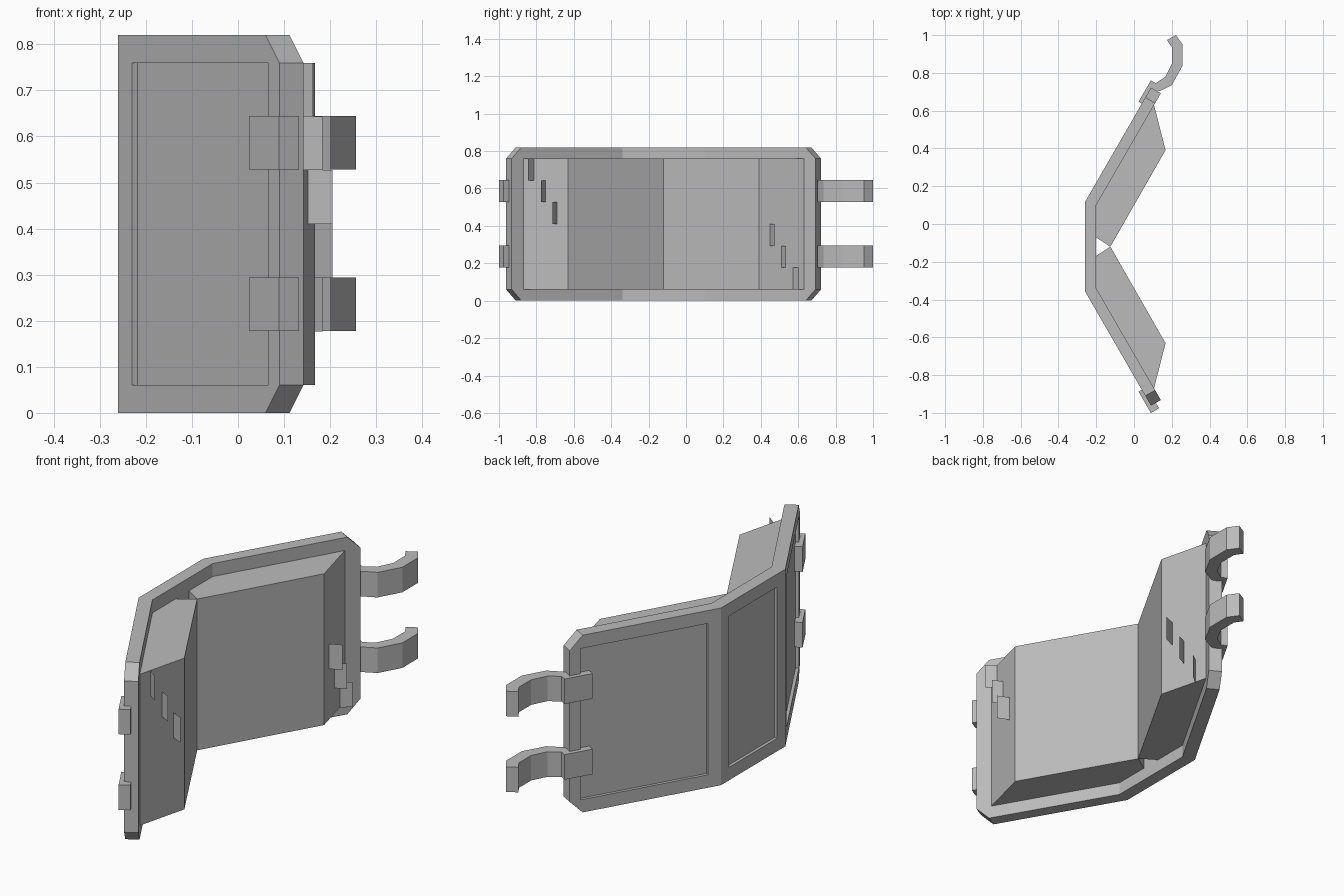
import bpy, bmesh
from mathutils import Vector

if "Cube" in bpy.data.objects:
    bpy.data.objects.remove(bpy.data.objects["Cube"], do_unlink=True)

grey = bpy.data.materials.new("plain_grey")
grey.use_nodes = True
grey.diffuse_color = (0.5, 0.5, 0.5, 1)
grey.node_tree.nodes["Principled BSDF"].inputs["Base Color"].default_value = (0.5, 0.5, 0.5, 1)

MID_Y = -0.12            # mirror plane of the shell
HEIGHT = 0.82
BACK, HALF = -0.26, 0.2355   # back face x and its half width
WING, THICK = 0.70, 0.06     # wing length and shell thickness
COS = 0.866


def wing(u, n, side):
    """Plan point: u along a wing, n outward from its outer face."""
    return (BACK + 0.5 * u - COS * n, MID_Y + side * (HALF + COS * u + 0.5 * n))


def rect(u0, u1, n0, n1, side):
    return [wing(u, n, side) for u, n in ((u0, n0), (u1, n0), (u1, n1), (u0, n1))]


def to_object(name, bm):
    bmesh.ops.recalc_face_normals(bm, faces=bm.faces)
    mesh = bpy.data.meshes.new(name)
    bm.to_mesh(mesh)
    bm.free()
    mesh.materials.append(grey)
    ob = bpy.data.objects.new(name, mesh)
    bpy.context.collection.objects.link(ob)
    return ob


def prism_mesh(outline, z0, z1):
    bm = bmesh.new()
    face = bm.faces.new([bm.verts.new((x, y, z0)) for x, y in outline])
    ext = bmesh.ops.extrude_face_region(bm, geom=[face])["geom"]
    verts = [g for g in ext if isinstance(g, bmesh.types.BMVert)]
    bmesh.ops.translate(bm, verts=verts, vec=(0, 0, z1 - z0))
    return bm


def prism(name, outline, z0, z1):
    return to_object(name, prism_mesh(outline, z0, z1))


# Folded three-panel shell
inner = HALF - 0.0155
outline = [wing(WING, 0, -1), wing(0, 0, -1), wing(0, 0, 1), wing(WING, 0, 1),
           wing(WING, -THICK, 1), (BACK + THICK, MID_Y + inner),
           (BACK + THICK, MID_Y - inner), wing(WING, -THICK, -1)]
bm = prism_mesh(outline, 0, HEIGHT)
for side in (-1, 1):
    for up in (-1, 1):       # chamfered end corners
        z = HEIGHT / 2 + up * (HEIGHT / 2 - 0.06)
        along = Vector((0.5, COS * side, up)).normalized()
        bmesh.ops.bisect_plane(bm, geom=bm.verts[:] + bm.edges[:] + bm.faces[:],
                               plane_co=(*wing(WING, 0, side), z),
                               plane_no=along, clear_outer=True)
        cut = [e for e in bm.edges if e.is_boundary]
        bmesh.ops.holes_fill(bm, edges=cut, sides=0)
shell = to_object("shell", bm)

# Shallow recesses in the outer faces
DEPTH = 0.014
w = HALF - 0.06
centre = [(BACK - 0.1, MID_Y - w), (BACK + DEPTH, MID_Y - w),
          (BACK + DEPTH, MID_Y + w), (BACK - 0.1, MID_Y + w)]
bpy.context.view_layer.objects.active = shell
for shape in (centre, rect(0.06, 0.65, -DEPTH, 0.1, 1), rect(0.06, 0.65, -DEPTH, 0.1, -1)):
    cutter = prism("recess_cutter", shape, 0.06, 0.76)
    cutter.hide_render = True
    mod = shell.modifiers.new("recess", "BOOLEAN")
    mod.operation, mod.solver, mod.object = "DIFFERENCE", "EXACT", cutter
    bpy.ops.object.modifier_apply(modifier=mod.name)
    bpy.data.objects.remove(cutter, do_unlink=True)

# Thick inner pads, meeting in the middle
pad = [(-0.202, 0.05), (-0.125, 0), (0.167, 0.511), (0.106, 0.75), (-0.202, inner)]
for side, label in ((-1, "front"), (1, "back")):
    prism(label + "_pad", [(x, MID_Y + side * y) for x, y in pad], 0.06, 0.76)

# Stepped thin fins on the pad ends: root x, y and tip x, y
fins = [(0.118, 0.69, 0.163, 0.725), (0.133, 0.63, 0.183, 0.655), (0.148, 0.568, 0.205, 0.593)]
for side, label in ((-1, "front"), (1, "back")):
    for i, (x0, y0, x1, y1) in enumerate(fins):
        top = HEIGHT / 2 - side * (0.35 - i * 0.1165)
        low = top + side * 0.1165
        bm = bmesh.new()
        bm.faces.new([bm.verts.new((x, MID_Y + side * y, z)) for x, y, z in
                      ((x0, y0, low), (x1, y1, low), (x1, y1, top), (x0, y0, top))])
        to_object(f"{label}_fin_{i + 1}", bm)

# Clips on both ends, and curved hooks on the back end
hook = [(0.1, 0.735), (0.125, 0.752), (0.165, 0.778), (0.2, 0.847), (0.2, 0.937),
        (0.175, 0.974), (0.222, 1.0), (0.256, 0.952), (0.256, 0.836), (0.2, 0.735),
        (0.138, 0.704), (0.108, 0.7)]
for level, z in (("lower", 0.178), ("upper", 0.528)):
    for side, label in ((-1, "front"), (1, "back")):
        prism(f"{level}_{label}_clip", rect(0.603, 0.733, -0.03, 0.02, side), z, z + 0.116)
    prism(level + "_hook", hook, z, z + 0.116)
